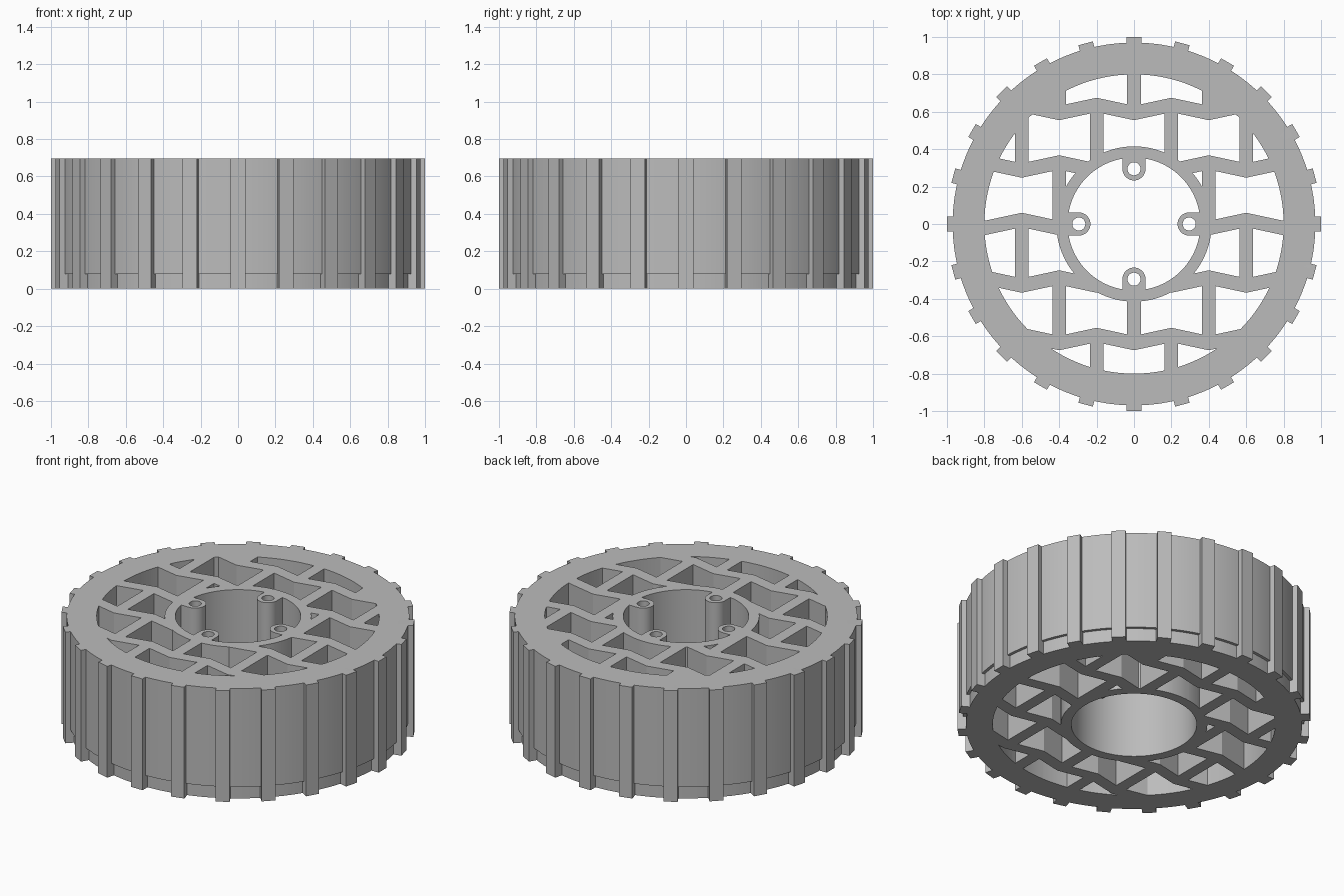
import bpy, bmesh, math
from mathutils import Matrix

if "Cube" in bpy.data.objects:
    bpy.data.objects.remove(bpy.data.objects["Cube"])

H = 0.695            # wheel height
SEG = 128            # roundness of rim and hub
PITCH_X, PITCH_Y = 0.2, 0.3075

grey = bpy.data.materials.new("wheel grey")
grey.diffuse_color = (0.50, 0.50, 0.50, 1)
grey.use_nodes = True
grey.node_tree.nodes["Principled BSDF"].inputs["Base Color"].default_value = grey.diffuse_color


def make_object(name, bm):
    bmesh.ops.recalc_face_normals(bm, faces=bm.faces)
    mesh = bpy.data.meshes.new(name)
    bm.to_mesh(mesh)
    bm.free()
    mesh.materials.append(grey)
    ob = bpy.data.objects.new(name, mesh)
    bpy.context.collection.objects.link(ob)
    return ob


def prism(bm, outline, z0, z1):
    """Extrude a flat outline between two heights."""
    low = [bm.verts.new((x, y, z0)) for x, y in outline]
    high = [bm.verts.new((x, y, z1)) for x, y in outline]
    bm.faces.new(low[::-1])
    bm.faces.new(high)
    n = len(outline)
    for i in range(n):
        j = (i + 1) % n
        bm.faces.new((low[i], low[j], high[j], high[i]))


def lathe(bm, profile):
    """Turn a closed (radius, z) profile about the z axis."""
    rings = []
    for k in range(SEG):
        a = 2 * math.pi * k / SEG
        rings.append([bm.verts.new((r * math.cos(a), r * math.sin(a), z))
                      for r, z in profile])
    n = len(profile)
    for k in range(SEG):
        a, b = rings[k], rings[(k + 1) % SEG]
        for i in range(n):
            j = (i + 1) % n
            bm.faces.new((a[i], b[i], b[j], a[j]))


def boolean(target, other, operation):
    mod = target.modifiers.new(operation.lower(), 'BOOLEAN')
    mod.operation, mod.solver, mod.object = operation, 'EXACT', other
    bpy.context.view_layer.objects.active = target
    bpy.ops.object.modifier_apply(modifier=mod.name)
    bpy.data.objects.remove(other, do_unlink=True)


def turned(outline, angle):
    c, s = math.cos(angle), math.sin(angle)
    return [(x * c - y * s, x * s + y * c) for x, y in outline]


# wheel body: tube with a slightly recessed lower band
bm = bmesh.new()
lathe(bm, [(0.355, 0), (0.952, 0), (0.952, 0.08), (0.97, 0.08), (0.97, H), (0.355, H)])
wheel = make_object("wheel", bm)

# 24 tread bars around the rim
bm = bmesh.new()
for k in range(24):
    bar = [(0.9, -0.04), (1.0, -0.04), (1.0, 0.04), (0.9, 0.04)]
    prism(bm, turned(bar, math.radians(15 * k)), 0, H)
boolean(wheel, make_object("tread_bars", bm), 'UNION')


# chevron openings, staggered from row to row
def band_middle(row, x):
    """Height of the zigzag band number row at x."""
    peak_at = {2: 1, 1: 0, 0: 1, -1: 0, -2: 1, 3: 0, -3: 0}[row]
    t = abs((x / PITCH_X - peak_at + 1) % 2 - 1)    # 0 at a peak, 1 at a valley
    return row * PITCH_Y + 0.0215 - 0.043 * t


HALF_BAND, HALF_RIB = 0.0385, 0.0365
rib_phase = {2: 0, 1: 1, 0: 0, -1: 1, -2: 0, -3: 1}
bm = bmesh.new()
for row, phase in rib_phase.items():
    ribs = [i * PITCH_X for i in range(-5, 6) if i % 2 == phase]
    if row in (2, -3):
        ribs = [r for r in ribs if abs(r) < 0.5]
    # rows beside the middle swing between valleys and peaks on opposite phases
    if row == 0:
        ribs = [-0.4, 0.0, 0.4]
    if row in (1, -1):
        ribs = [-0.6, -0.2, 0.2, 0.6]
    if row == -2:
        ribs = [-0.4, 0.0, 0.4]
    if row == -3:
        ribs = [-0.2, 0.2]
    edges = ribs if row == 2 else [-1.0] + ribs + [1.0]
    for a, b in zip(edges, edges[1:]):
        x0, x1 = a + HALF_RIB, b - HALF_RIB
        bends = [i * PITCH_X for i in range(-5, 6) if x0 < i * PITCH_X < x1]
        xs = [x0] + bends + [x1]
        low = [(x, band_middle(row, x) + HALF_BAND) for x in xs]
        if row == 2:
            high = [(x, 0.9) for x in xs]
        elif row == -3:
            low = [(x, -0.9) for x in xs]
            high = [(x, band_middle(-2, x) - HALF_BAND) for x in xs]
        else:
            high = [(x, band_middle(row + 1, x) - HALF_BAND) for x in xs]
        prism(bm, low + high[::-1], -0.1, H + 0.1)
openings = make_object("openings", bm)

# openings stay between the hub wall and the rim
bm = bmesh.new()
lathe(bm, [(0.415, -0.05), (0.8, -0.05), (0.8, H + 0.05), (0.415, H + 0.05)])
boolean(openings, make_object("spoke_zone", bm), 'INTERSECT')
boolean(wheel, openings, 'DIFFERENCE')

# four screw bosses on the hub wall
bm = bmesh.new()
tab = [(0.385, 0.062), (0.385, -0.062)]
tab = [(0.385, -0.062), (0.385, 0.062)] + [
    (0.295 + 0.062 * math.cos(math.radians(a)), 0.062 * math.sin(math.radians(a)))
    for a in range(90, 271, 10)]
for k in range(4):
    prism(bm, turned(tab, k * math.pi / 2), 0.35, H)
boolean(wheel, make_object("screw_bosses", bm), 'UNION')

# screw holes through the bosses
bm = bmesh.new()
for k in range(4):
    a = k * math.pi / 2
    bmesh.ops.create_cone(bm, cap_ends=True, segments=32, radius1=0.035, radius2=0.035, depth=0.6,
                          matrix=Matrix.Translation((0.295 * math.cos(a), 0.295 * math.sin(a), 0.6)))
boolean(wheel, make_object("screw_holes", bm), 'DIFFERENCE')

# smooth round walls, crisp corners
bpy.ops.object.select_all(action='DESELECT')
wheel.select_set(True)
bpy.context.view_layer.objects.active = wheel
bpy.ops.object.shade_smooth_by_angle(angle=math.radians(20))
